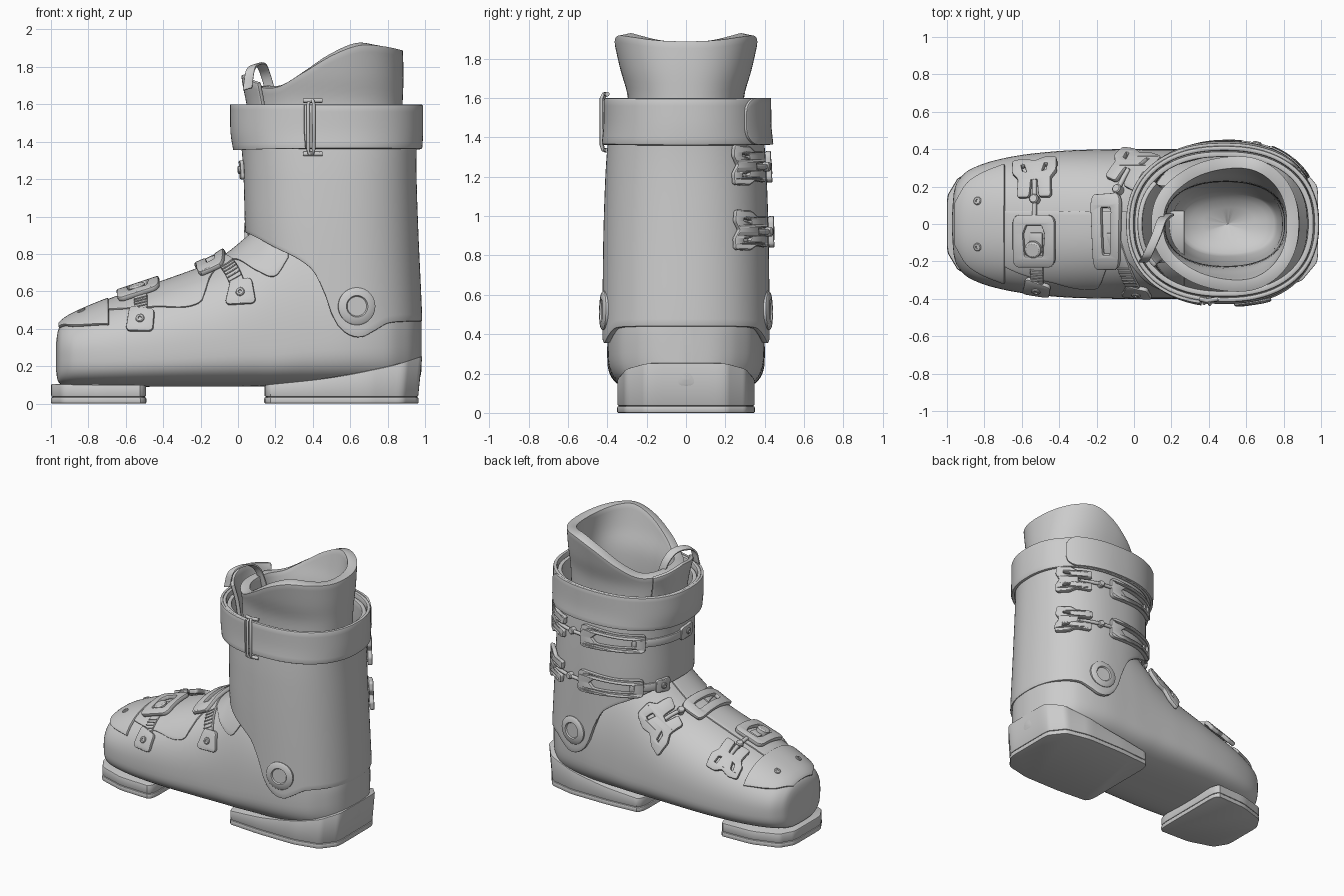
import bpy, bmesh, math
from math import sin, cos, pi, radians as rad
from mathutils import Vector as V

if "Cube" in bpy.data.objects:
    bpy.data.objects.remove(bpy.data.objects["Cube"])

# ---------- maths helpers ----------
def herm(tab, x):
    x = min(max(x, tab[0][0]), tab[-1][0])
    i = max(k for k in range(len(tab) - 1) if tab[k][0] <= x)
    a, b = tab[i], tab[i + 1]
    p, q = tab[max(i - 1, 0)], tab[min(i + 2, len(tab) - 1)]
    d = b[0] - a[0]; t = (x - a[0]) / d
    out = []
    for k in range(1, len(a)):
        m0 = (b[k] - p[k]) / (b[0] - p[0]) * d; m1 = (q[k] - a[k]) / (q[0] - a[0]) * d
        out.append((2*t**3 - 3*t*t + 1)*a[k] + (t**3 - 2*t*t + t)*m0 + (3*t*t - 2*t**3)*b[k] + (t**3 - t*t)*m1)
    return out

def sp(c, e): return math.copysign(abs(c) ** e, c)
N = 2.3

# ---------- surfaces the parts are wrapped on ----------
SHELL = [(-.972, .06, .17, .25, .33), (-.966, .15, .13, .25, .375), (-.95, .215, .105, .26, .42),
         (-.88, .29, .095, .26, .47), (-.68, .355, .09, .26, .555), (-.4, .39, .09, .27, .65), (-.1, .40, .09, .29, .77),
         (.08, .40, .09, .3, .91), (.2, .40, .09, .3, 1.02), (.35, .40, .09, .32, 1.05), (.6, .39, .09, .34, .95),
         (.8, .34, .09, .35, .8), (.9, .26, .10, .36, .65), (.95, .185, .11, .37, .57), (.972, .11, .13, .38, .53),
         (.98, .03, .17, .38, .5)]
CUFF = [(.3, .12, .985, .425), (.45, .08, .985, .425), (.9, .04, .965, .42), (1.2, .03, .955, .41),
        (1.35, .02, .955, .40), (1.45, .005, .96, .39), (1.6, .003, .96, .388)]
LINER = [(.25, .48, .52, .02), (.3, .3, .7, .14), (.4, .18, .82, .23), (.8, .14, .86, .28), (1.3, .11, .87, .29),
         (1.6, .1, .88, .295), (1.75, .09, .885, .335), (1.93, .1, .88, .375)]

def shell(x, a):
    hw, zb, zm, zt = herm(SHELL, x); c, s = cos(a), sin(a)
    if s >= 0: return V((x, hw * sp(c, 2 / N), zm + (zt - zm) * s ** (2 / N)))
    return V((x, hw * sp(c, .65), zm - (zm - zb) * (-s) ** .65))
def shell_arc(x, s): return shell(x, s / .38)
def shell_top(x, y):
    hw, zb, zm, zt = herm(SHELL, x)
    return V((x, y, zm + (zt - zm) * (1 - min(abs(y) / hw, .98) ** N) ** (1 / N)))
def shell_side(x, z):
    hw, zb, zm, zt = herm(SHELL, x)
    return V((x, -hw * (1 - max(0, (z - zm) / (zt - zm)) ** N) ** (1 / N), z))
def tube_surf(tab, a, z):
    x0, x1, hw = herm(tab, z)
    return V(((x0 + x1) / 2 + (x1 - x0) / 2 * sp(cos(a), 2 / N), hw * sp(sin(a), 2 / N), z))
def cuff(s, z): return tube_surf(CUFF, s / .45, z)
def liner(a, z): return tube_surf(LINER, a, z)
def tongue(a, z): return liner(a, z) - V((max(0, z - 1.4) * .12, 0, 0))
UPRIGHT = (cuff, liner, tongue)

def frame(surf, u, v):
    e = 2e-3; p = surf(u, v)
    n = (surf(u + e, v) - surf(u - e, v)).cross(surf(u, v + e) - surf(u, v - e)).normalized()
    c = V((.5, 0, p.z)) if surf in UPRIGHT else V((p.x, 0, .25))
    return p, (n if n.dot(p - c) >= 0 else -n)
def off(surf, u, v, h):
    p, n = frame(surf, u, v); return p + n * h

# ---------- building helpers ----------
def finish(name, data, bevel=0, angle=35):
    ob = bpy.data.objects.new(name, data); bpy.context.collection.objects.link(ob)
    if bevel:
        m = ob.modifiers.new("bevel", 'BEVEL'); m.width = bevel; m.segments = 2
        m.limit_method = 'ANGLE'; m.angle_limit = rad(45)
    bpy.ops.object.select_all(action='DESELECT')
    ob.select_set(True); bpy.context.view_layer.objects.active = ob
    bpy.ops.object.convert(target='MESH')
    bpy.ops.object.shade_smooth_by_angle(angle=rad(angle))
    return ob

def from_bm(name, bm, bevel=0):
    bmesh.ops.recalc_face_normals(bm, faces=bm.faces)
    me = bpy.data.meshes.new(name); bm.to_mesh(me); bm.free()
    return finish(name, me, bevel)

def sheet(name, surf, us, vr, h0, h1, nv=12, closed=False, bevel=.007):
    bm = bmesh.new(); L = []
    for h in (h0, h1):
        rows = []
        for u in us:
            lo, hi = vr(u) if callable(vr) else vr
            rows.append([bm.verts.new(off(surf, u, lo + (hi - lo) * j / nv, h)) for j in range(nv + 1)])
        L.append(rows)
    A, B = L; n = len(us)
    for i in range(n if closed else n - 1):
        k = (i + 1) % n
        for R in L:
            for j in range(nv): bm.faces.new((R[i][j], R[k][j], R[k][j + 1], R[i][j + 1]))
        for j in (0, nv): bm.faces.new((A[i][j], A[k][j], B[k][j], B[i][j]))
    if not closed:
        for i in (0, n - 1):
            for j in range(nv): bm.faces.new((A[i][j], A[i][j + 1], B[i][j + 1], B[i][j]))
    return from_bm(name, bm, bevel)

def rounded(pts, split=3, cuts=2):
    n = len(pts); P = [V(p).to_2d() for p in pts]
    P = [P[i].lerp(P[(i + 1) % n], k / split) for i in range(n) for k in range(split)]
    for _ in range(cuts):
        P = [P[i].lerp(P[(i + 1) % len(P)], t) for i in range(len(P)) for t in (.25, .75)]
    return P

def plate(name, surf, loops, t=.03, h=0, b=.007):
    cu = bpy.data.curves.new(name, 'CURVE'); cu.dimensions = '2D'; cu.fill_mode = 'BOTH'
    cu.extrude = t / 2 - b; cu.bevel_depth = b; cu.bevel_resolution = 1
    for lp in loops:
        P = rounded(lp); s = cu.splines.new('POLY'); s.points.add(len(P) - 1); s.use_cyclic_u = True
        for q, p in zip(s.points, P): q.co = (p.x, p.y, 0, 1)
    tmp = bpy.data.objects.new("tmp", cu); bpy.context.collection.objects.link(tmp)
    me = bpy.data.meshes.new_from_object(tmp.evaluated_get(bpy.context.evaluated_depsgraph_get()))
    bpy.data.objects.remove(tmp)
    bm = bmesh.new(); bm.from_mesh(me)
    bmesh.ops.remove_doubles(bm, verts=bm.verts, dist=1e-5)
    for v in bm.verts: v.co = off(surf, v.co.x, v.co.y, h + t / 2 + v.co.z)
    return from_bm(name, bm)

def lathe(name, surf, u, v, prof, seg=24):
    p, n = frame(surf, u, v); q = n.to_track_quat('Z', 'Y'); bm = bmesh.new()
    R = [[bm.verts.new(p + q @ V((r * cos(2*pi*k/seg), r * sin(2*pi*k/seg), h))) for k in range(seg)] for r, h in prof]
    for a, b in zip(R, R[1:]):
        for k in range(seg): bm.faces.new((a[k], a[k - 1], b[k - 1], b[k]))
    bm.faces.new(R[0]); bm.faces.new(R[-1])
    return from_bm(name, bm)

def tube(name, pts, r, closed=False):
    cu = bpy.data.curves.new(name, 'CURVE'); cu.dimensions = '3D'; cu.bevel_depth = r; cu.bevel_resolution = 2
    cu.use_fill_caps = True
    s = cu.splines.new('POLY'); s.points.add(len(pts) - 1); s.use_cyclic_u = closed
    for q, p in zip(s.points, pts): q.co = (*p, 1)
    return finish(name, cu, angle=50)

def screw(name, surf, u, v, h, r=.022):
    lathe(name, surf, u, v, [(r, h - .02), (r, h + .004), (r * .8, h + .008), (r * .4, h + .008), (r * .3, h + .002)], 16)

LEVER = [(-.8, 0), (-.3, 0), (-.22, .4), (.22, .4), (.3, 0), (.8, 0), (.75, .42), (1.05, .62), (1.05, 1), (.5, 1.02),
         (0, .9), (-.5, 1.02), (-1.05, 1), (-1.05, .62), (-.75, .42)]
def lever(name, surf, o, d, half, length, h=.008):
    o = V(o); d = V(d).normalized(); w = V((-d.y, d.x))
    m = lambda pts: [o + w * (a * half) + d * (b * length) for a, b in pts]
    holes = [m([(s * .3, .55), (s * .65, .6), (s * .75, .85), (s * .45, .85)]) for s in (-1, 1)]
    plate(name, surf, [m(LEVER)] + holes, .032, h, .008)

def slab(name, half, z0, z1, scale=1.0, lean=0):
    P = rounded(half + [(x, -y) for x, y in reversed(half)]); cx = sum(p.x for p in P) / len(P); bm = bmesh.new()
    P = [V((cx + (p.x - cx) * scale, p.y * scale)) for p in P]
    lo = [bm.verts.new((p.x, p.y, z0)) for p in P]
    hi = [bm.verts.new((p.x + lean * max(0, p.x - .7) / .26, p.y, z1(p.x))) for p in P]
    for k in range(len(P)): bm.faces.new((lo[k], lo[k - 1], hi[k - 1], hi[k]))
    bm.faces.new(lo); bm.faces.new(hi)
    return from_bm(name, bm, .007)

# ---------- lower shell, open where the liner sits ----------
bm = bmesh.new(); NX, NA = 72, 80
rows = [[bm.verts.new(shell(.004 - .976 * cos(pi * i / NX), 2 * pi * k / NA)) for k in range(NA)] for i in range(NX + 1)]
for a, b in zip(rows, rows[1:]):
    for k in range(NA): bm.faces.new((a[k], a[k - 1], b[k - 1], b[k]))
bm.faces.new(rows[0]); bm.faces.new(rows[-1])
bm.normal_update()
hole = [f for f in bm.faces if (c := f.calc_center_median()).z > .45 and ((c.x - .49) / .33) ** 2 + (c.y / .25) ** 2 < 1]
bmesh.ops.delete(bm, geom=hole, context='FACES')
from_bm("lower_shell", bm)

# toe cap and overlapping instep flap
TC = [(-.95, 1.1), (-.88, .75), (-.69, .52)]
sheet("toe_cap", shell, [-.95 + .26 * i / 16 for i in range(17)],
      lambda x: (herm(TC, x)[0], pi - herm(TC, x)[0]), -.005, .016, 28)
for s in (-1, 1): screw("toe_cap_screw", shell_top, -.83, s * .12, .016)
FL = [(-.69, .5), (-.45, .515), (-.2, .54), (-.14, .69), (-.02, .77), (.1, .71), (.2, .68), (.27, .78)]
def flap_range(x):
    hw, zb, zm, zt = herm(SHELL, x); t = min(.97, (herm(FL, x)[0] - zm) / (zt - zm))
    return math.acos((.07 / hw) ** 1.15), pi - math.asin(t ** 1.15)
sheet("instep_flap", shell, [-.69 + .96 * i / 50 for i in range(51)], flap_range, -.005, .009, 20, bevel=.004)

# ---------- soles ----------
toe = [(-.49, .32), (-.75, .31), (-.94, .25), (-1.0, .15)]
heel = [(.14, .33), (.4, .35), (.7, .35), (.88, .31), (.965, .2)]
slab("toe_tread", toe, 0, lambda x: .034)
slab("toe_sole", toe, .036, lambda x: .1 + .03 * max(0, -.8 - x), .994)
slab("heel_tread", heel, 0, lambda x: .034)
HT = [(.14, .1), (.5, .14), (.8, .2), (.98, .26)]
slab("heel_block", heel, .036, lambda x: herm(HT, x)[0], .995, .022)

# ---------- cuff with pivots ----------
ZB = [(-.1, .93), (.04, .92), (.2, .84), (.4, .72), (.46, .59), (.5, .45), (.56, .375), (.64, .355), (.72, .39),
      (.8, .43), (1.0, .44)]
ring = [.45 * 2 * pi * i / 144 for i in range(144)]
sheet("cuff", cuff, ring, lambda s: (herm(ZB, cuff(s, .6).x)[0], 1.57), -.03, 0, 30, True)
for s in (-1, 1):
    lathe("cuff_pivot", cuff, .45 * s * rad(79), .52,
          [(.1, -.03), (.1, .004), (.092, .011), (.058, .015), (.052, .006), (.01, .006)], 40)

# ---------- power strap, overlapping end and ring ----------
sheet("power_strap", cuff, ring, (1.36, 1.6), .003, .03, 6, True, .012)
def end_round(s):
    d = min(1, (s - .45 * rad(42)) / .09); k = .12 * (.35 + .65 * math.sqrt(max(0, 1 - (1 - d) ** 2)))
    return 1.48 - k, 1.48 + k
sheet("strap_overlap", cuff, [.45 * rad(42 + 216 * (i / 90) ** 1.2) for i in range(91)], end_round, .028, .045, 8, bevel=.01)
tube("strap_ring", [(.375, -.425, 1.36), (.38, -.42, 1.335), (.40, -.42, 1.335), (.405, -.43, 1.36), (.405, -.43, 1.6),
                    (.40, -.42, 1.62), (.385, -.40, 1.62), (.375, -.425, 1.6)], .009, True)
for z in (1.335, 1.62): tube("ring_bar", [(.35, -.40, z), (.39, -.41, z), (.45, -.40, z)], .012)

# ---------- liner, tongue and pull loop ----------
LT = [(.05, 1.70), (.2, 1.69), (.35, 1.77), (.5, 1.86), (.65, 1.915), (.78, 1.91), (.9, 1.885)]
sheet("liner", liner, [2 * pi * i / 96 for i in range(96)],
      lambda a: (.25, herm(LT, liner(a, 1.75).x)[0]), -.065, 0, 44, True, .025)
sheet("liner_tongue", tongue, [rad(142 + 76 * i / 24) for i in range(25)],
      lambda a: (1.35, 1.76 - .06 * abs(a - pi)), .002, .03, 10, bevel=.01)
LOOP = [(0, .19, .05, 1.60), (1, .15, .02, 1.75), (2, .12, -.06, 1.81), (3, .07, -.17, 1.79), (4, .05, -.2, 1.68)]
def loop(u, v): return V(herm(LOOP, u)) + V((v, 0, v * .3))
sheet("pull_loop", loop, [4 * i / 28 for i in range(29)], (-.025, .025), -.006, .006, 2, bevel=.003)

# ---------- lower buckles ----------
def low_buckle(tag, frame_loops, base, mid, x0, x1, a1, lev_o, lev_d, rod):
    cx = lambda a: x0 + (x1 - x0) * (a - 95) / (a1 - 95)
    def band(s, w): return shell(cx(math.degrees(s)) + w, s)
    sheet(tag + "_strap", band, [rad(95 + (a1 - 95) * i / 14) for i in range(15)], (-.035, .035), 0, .018, 2)
    for k in range(6):
        a = rad(a1 - 28 + 3.6 * k)
        sheet(tag + "_strap_rib", band, [a, a + .022], (-.033, .033), .012, .024, 2, bevel=.003)
    plate(tag + "_base", shell_side, [base], .026, 0)
    screw(tag + "_base_screw", shell_side, *mid, .026, .024)
    plate(tag + "_frame", shell_top, frame_loops, .03, .012)
    lever(tag + "_lever", shell_arc, lev_o, lev_d, .105, .24)
    a, b = V(rod[0]), V(rod[1])
    tube(tag + "_rod", [off(shell_arc, *a.lerp(b, k / 5), .025) for k in range(6)], .014)
    lathe(tag + "_rod_nut", shell_arc, *a.lerp(b, .45), [(.026, 0), (.026, .04), (.02, .047)], 12)

low_buckle("toe_buckle", [[(-.63, .04), (-.42, .04), (-.42, -.21), (-.63, -.21)],
           [(-.59, -.05), (-.57, .0), (-.48, .0), (-.46, -.05), (-.47, -.17), (-.58, -.17)]],
           [(-.59, .39), (-.46, .39), (-.45, .49), (-.57, .50)], (-.52, .445), -.52, -.515, 154,
           (-.525, .47), (0, -1), ((-.525, .59), (-.525, .36)))
lathe("toe_buckle_peg", shell_top, -.53, -.13, [(.045, 0), (.045, .04), (.035, .047)])
low_buckle("instep_buckle", [[(-.215, .14), (-.06, .15), (-.07, -.22), (-.20, -.22)],
           [(-.17, .09), (-.10, .09), (-.105, -.16), (-.16, -.16)]],
           [(-.06, .53), (.09, .54), (.07, .66), (-.03, .645)], (.015, .59), -.11, .01, 149,
           (-.06, .41), (.5, -1), ((-.12, .54), (-.02, .33)))

# ---------- cuff buckles ----------
for tag, z, far in (("upper_cuff", 1.25, 186), ("lower_cuff", .92, 160)):
    d = lambda deg: .45 * rad(deg)
    lever(tag + "_lever", cuff, (d(64), z), (-1, .04), .09, .25, .004)
    tube(tag + "_rod", [off(cuff, d(a), z, .016) for a in range(54, 93, 4)], .013)
    lathe(tag + "_rod_nut", cuff, d(74), z, [(.024, 0), (.024, .03), (.018, .036)], 12)
    plate(tag + "_frame", cuff, [[(d(84), z - .075), (d(84), z + .075), (d(110), z + .06), (d(137), z + .06), (d(137), z - .06), (d(110), z - .06)],
          [(d(94), z - .04), (d(90), z), (d(94), z + .04), (d(130), z + .03), (d(130), z - .03)]], .03, 0)
    sheet(tag + "_strap", cuff, [d(125 + (far - 125) * i / 20) for i in range(21)], (z - .03, z + .03), 0, .015, 2)
    plate(tag + "_base", cuff, [[(d(far - 9), z - .04), (d(far - 9), z + .04), (d(far + 4), z + .045), (d(far + 4), z - .045)]], .022, 0)
    screw(tag + "_base_screw", cuff, d(far - 2), z, .022)
